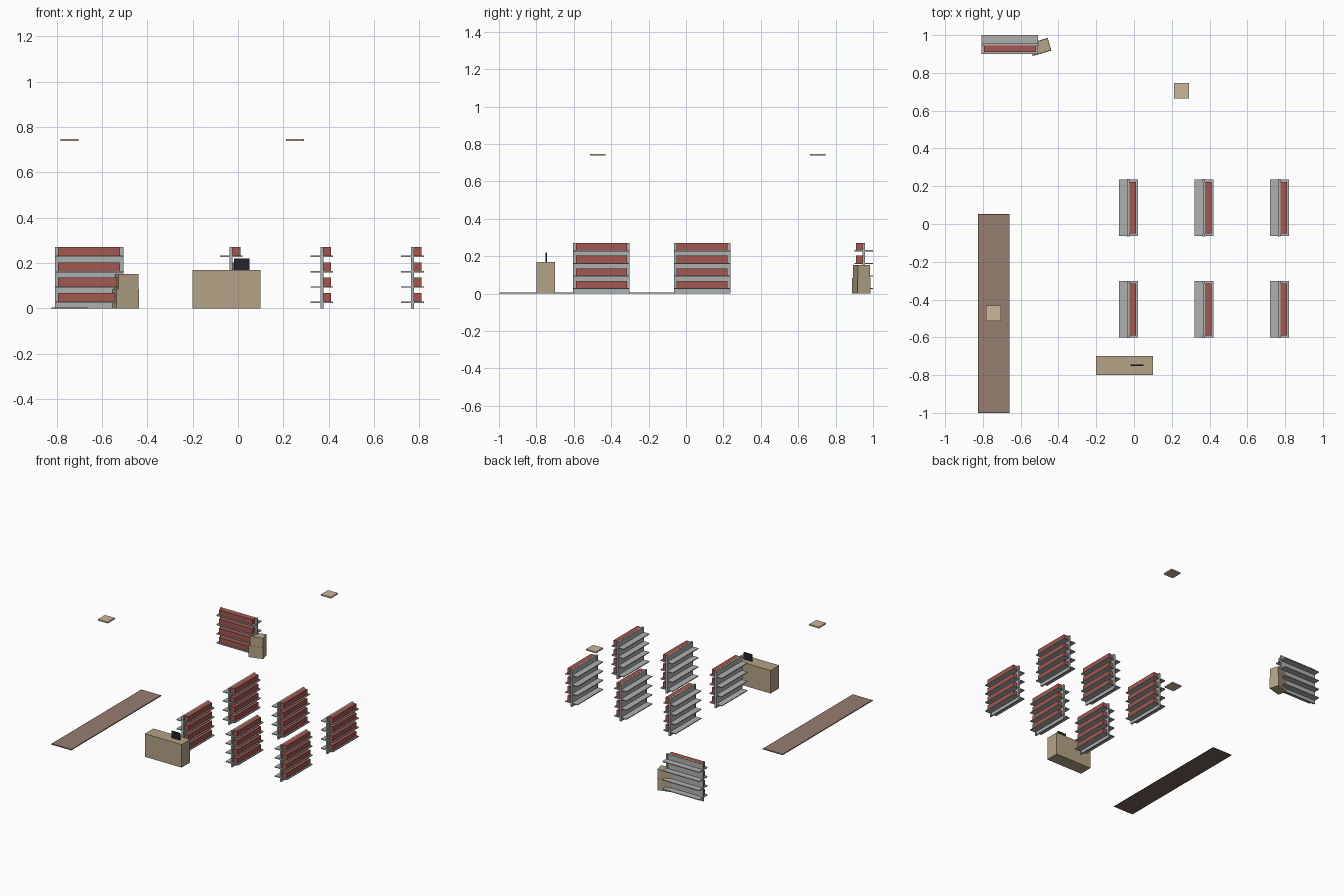
import bpy, bmesh, math
from mathutils import Matrix, Vector

old = bpy.data.objects.get("Cube")
if old:
    bpy.data.objects.remove(old, do_unlink=True)


def material(name, rgb):
    m = bpy.data.materials.new(name)
    m.use_nodes = True
    col = (*rgb, 1)
    m.diffuse_color = col
    m.node_tree.nodes["Principled BSDF"].inputs["Base Color"].default_value = col
    return m


GREY = material("shelf_grey", (0.43, 0.44, 0.44))
RED = material("book_red", (0.36, 0.095, 0.08))
WOOD = material("desk_tan", (0.46, 0.37, 0.24))
PALE = material("pale_tan", (0.60, 0.47, 0.33))
BROWN = material("carpet_brown", (0.31, 0.205, 0.165))
EDGE = material("carpet_edge_brown", (0.17, 0.115, 0.09))
DARK = material("screen_dark", (0.017, 0.018, 0.026))


def build(name, boxes, mat, place=Matrix()):
    """One object from boxes given as (x range, y range, z range)."""
    bm = bmesh.new()
    for ranges in boxes:
        lo, hi = (Vector(v) for v in zip(*ranges))
        m = Matrix.Translation((lo + hi) / 2) @ Matrix.Diagonal((*(hi - lo), 1))
        bmesh.ops.create_cube(bm, size=1, matrix=m)
    mesh = bpy.data.meshes.new(name)
    bm.to_mesh(mesh)
    bm.free()
    mesh.materials.append(mat)
    obj = bpy.data.objects.new(name, mesh)
    obj.matrix_world = place
    bpy.context.collection.objects.link(obj)
    return obj


def span(centre, size):
    return (centre - size / 2, centre + size / 2)


LENGTH, BOOK_LENGTH, HEIGHT = 0.302, 0.274, 0.27
LEVELS = [0.027 + 0.0675 * i for i in range(4)]


def shelf_unit(x, y, turn=0):
    """Shelving with its books facing local +x."""
    place = Matrix.Translation((x, y, 0)) @ Matrix.Rotation(turn, 4, "Z")
    build("shelf_back_panel", [(span(0, 0.010), span(0, LENGTH - 0.02), (0, HEIGHT))], GREY, place)
    build("shelf_posts", [(span(0, 0.013), span(s * (LENGTH / 2 - 0.007), 0.014), (0, HEIGHT))
                          for s in (-1, 1)], GREY, place)
    build("shelf_boards", [(span(0, 0.1), span(0, LENGTH - 0.002), span(z, 0.006))
                           for z in LEVELS], GREY, place)
    build("book_rows", [((0.005, 0.04), span(0, BOOK_LENGTH), (z + 0.003, z + 0.041))
                        for z in LEVELS], RED, place)


# Six shelving units in a grid, plus one against the back
for x in (-0.03, 0.37, 0.77):
    for y in (-0.452, 0.086):
        shelf_unit(x, y)
shelf_unit(-0.657, 0.95, -math.pi / 2)

# Desk with a screen
build("desk", [((-0.2, 0.1), (-0.8, -0.7), (0, 0.17))], WOOD)
build("desk_screen", [((-0.018, 0.05), span(-0.747, 0.008), (0.17, 0.22))], DARK)

# Long floor mat with a darker rim
build("mat_rim", [((-0.825, -0.66), (-1, 0.053), (0, 0.003))], EDGE)
build("mat", [((-0.822, -0.663), (-0.995, 0.048), (0.002, 0.005))], BROWN)

# Turned cabinet, wider at the base
cabinet = Matrix.Translation((-0.493, 0.938, 0)) @ Matrix.Rotation(math.radians(16.5), 4, "Z")
build("cabinet_base", [((-0.056, 0.048), span(0, 0.07), (0, 0.085))], WOOD, cabinet)
build("cabinet_top", [((-0.046, 0.047), span(0, 0.066), (0.085, 0.153))], WOOD, cabinet)

# Hanging panels
for x, y in ((0.252, 0.705), (-0.743, -0.472)):
    build("hanging_panel", [(span(x, 0.08), span(y, 0.082), (0.738, 0.748))], PALE)
